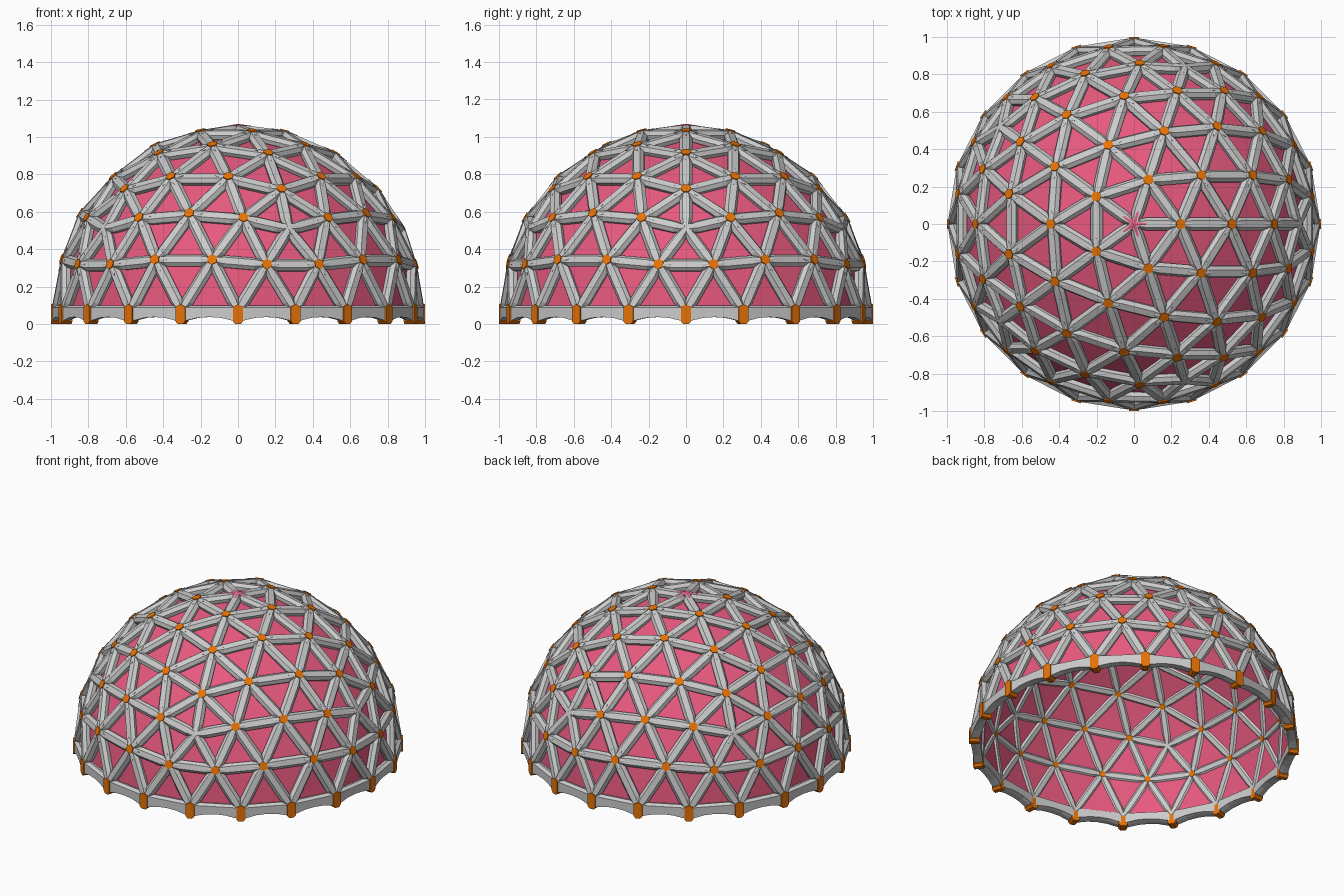
import bpy, bmesh, math
from mathutils import Vector

if "Cube" in bpy.data.objects:
    bpy.data.objects.remove(bpy.data.objects["Cube"])

Z0 = 0.07      # height of the sphere centre
FREQ = 4       # splits of each icosahedron edge


def material(name, rgb):
    m = bpy.data.materials.new(name)
    m.diffuse_color = (*rgb, 1)
    m.use_nodes = True
    m.node_tree.nodes["Principled BSDF"].inputs["Base Color"].default_value = m.diffuse_color
    return m


GREY = material("strut grey", (0.60, 0.60, 0.60))
PINK = material("panel pink", (0.80, 0.10, 0.21))
ORANGE = material("hub orange", (0.80, 0.17, 0.002))


def finish(name, bm, mat, solid=True):
    if solid:
        bmesh.ops.recalc_face_normals(bm, faces=bm.faces[:])
    bmesh.ops.translate(bm, verts=bm.verts[:], vec=(0, 0, Z0))
    me = bpy.data.meshes.new(name)
    bm.to_mesh(me)
    bm.free()
    me.materials.append(mat)
    ob = bpy.data.objects.new(name, me)
    bpy.context.collection.objects.link(ob)
    return ob


def loft(bm, rings, cap=True):
    """Join closed rings of points into a tube with flat ends."""
    vs = [[bm.verts.new(p) for p in r] for r in rings]
    n = len(vs[0])
    for a, b in zip(vs, vs[1:]):
        for i in range(n):
            j = (i + 1) % n
            bm.faces.new((a[i], a[j], b[j], b[i]))
    if cap:
        bm.faces.new(vs[0][::-1])
        bm.faces.new(vs[-1])
    return vs


# Geodesic grid: flat split of an icosahedron, pushed out to the sphere
ico = bmesh.new()
bmesh.ops.create_icosphere(ico, subdivisions=1, radius=1)
corners = [v.co.normalized() for v in ico.verts]
geo = bmesh.new()
for f in ico.faces:
    a, b, c = [v.co.copy() for v in f.verts]

    def pt(i, j):
        return a + (b - a) * (i / FREQ) + (c - a) * (j / FREQ)
    for i in range(FREQ):
        for j in range(FREQ - i):
            tris = [((i, j), (i + 1, j), (i, j + 1))]
            if i + j < FREQ - 1:
                tris.append(((i + 1, j), (i + 1, j + 1), (i, j + 1)))
            for t in tris:
                geo.faces.new([geo.verts.new(pt(*q)) for q in t])
ico.free()
bmesh.ops.remove_doubles(geo, verts=geo.verts[:], dist=1e-3)
for v in geo.verts:
    v.co.normalize()
bmesh.ops.delete(geo, geom=[v for v in geo.verts if v.co.z < -0.01], context='VERTS')
geo.normal_update()


def on_rim(v):
    return abs(v.co.z) < 0.01


# Pink panels: one flat triangle per cell, set near the inner side
panels = geo.copy()
bmesh.ops.scale(panels, verts=panels.verts[:], vec=(0.952,) * 3)
finish("panels", panels, PINK)
for f in bpy.data.objects["panels"].data.polygons:
    f.use_smooth = False

# Chamfered struts (radius, half width); rim beams arch along their lower edge
PROFILE = [(0.997, 0.018), (0.976, 0.034), (0.955, 0.029), (0.940, 0.014)]
struts, rim = bmesh.new(), bmesh.new()
for e in geo.edges:
    a, b = [v.co for v in e.verts]
    side = a.cross(b).normalized()
    if side.z < 0:
        side = -side
    rings = []
    if all(on_rim(v) for v in e.verts):
        for t, lo in ((0, .056), (.12, .050), (.3, .037), (.5, .033), (.7, .037), (.88, .050), (1, .056)):
            c = a.lerp(b, t)
            sec = [(.997, .018), (.976, .030), (.942, .018), (.942, -lo * .85), (.965, -lo), (.997, -lo)]
            rings.append([c * r + side * w for r, w in sec])
        loft(rim, rings)
    else:
        d = 0.065 / (a - b).length
        for t, k in ((0, .55), (d, 1), (1 - d, 1), (1, .55)):
            c = a.lerp(b, t)
            sec = PROFILE + [(r, -w) for r, w in reversed(PROFILE)]
            rings.append([c * r + side * w * k for r, w in sec])
        loft(struts, rings)
finish("struts", struts, GREY)
finish("base_ring", rim, GREY)

# Joints: faceted star collars, orange hubs, taller orange feet at the rim
stars, top_star, hubs, feet = (bmesh.new() for _ in range(4))
for v in geo.verts:
    n = v.co.copy()
    if on_rim(v):
        u, w = Vector((-n.y, n.x, 0)), Vector((0, 0, 1))
        shape = [(0, .036), (-.027, .022), (-.027, -.056), (-.014, -.07),
                 (.014, -.07), (.027, -.056), (.027, .022)]
        loft(feet, [[n * r + u * x + w * z for x, z in shape] for r in (.94, 1.0)])
        continue
    ref = v.link_edges[0].other_vert(v).co
    u = (ref - n * ref.dot(n)).normalized()
    w = n.cross(u)
    angles = sorted(math.atan2(o.dot(w), o.dot(u)) % math.tau
                    for o in (e.other_vert(v).co for e in v.link_edges))
    outline = []
    for i, t in enumerate(angles):
        nxt = angles[(i + 1) % len(angles)] + (math.tau if i == len(angles) - 1 else 0)
        outline += [(t, True), ((t + nxt) / 2, False)]

    def spot(ang, rad, r):
        return n * r + (u * math.cos(ang) + w * math.sin(ang)) * rad
    five = any((n - c).length < 0.01 for c in corners)
    apex = five and n.z > 0.99
    bm = top_star if apex else stars
    top = [spot(t, .074, .989) if tip else spot(t, .033, .990) for t, tip in outline]
    low = [spot(t, .030, .945) if tip else spot(t, .022, .940) for t, tip in outline]
    ring = loft(bm, [low, top], cap=False)
    bm.faces.new(ring[0][::-1])
    mid = bm.verts.new(n * (1.0 if apex else .998))
    m = len(outline)
    for i in range(m):
        bm.faces.new((ring[1][i], ring[1][(i + 1) % m], mid))
    if not five:
        mids = [t for t, tip in outline if not tip]
        loft(hubs, [[spot(t, .020, .934) for t in mids],
                    [spot(t, .029, .975) for t in mids],
                    [spot(t, .029, 1.0) for t in mids]])
finish("joint_stars", stars, GREY)
finish("top_star", top_star, PINK)
finish("hubs", hubs, ORANGE)
finish("base_feet", feet, ORANGE)
geo.free()
